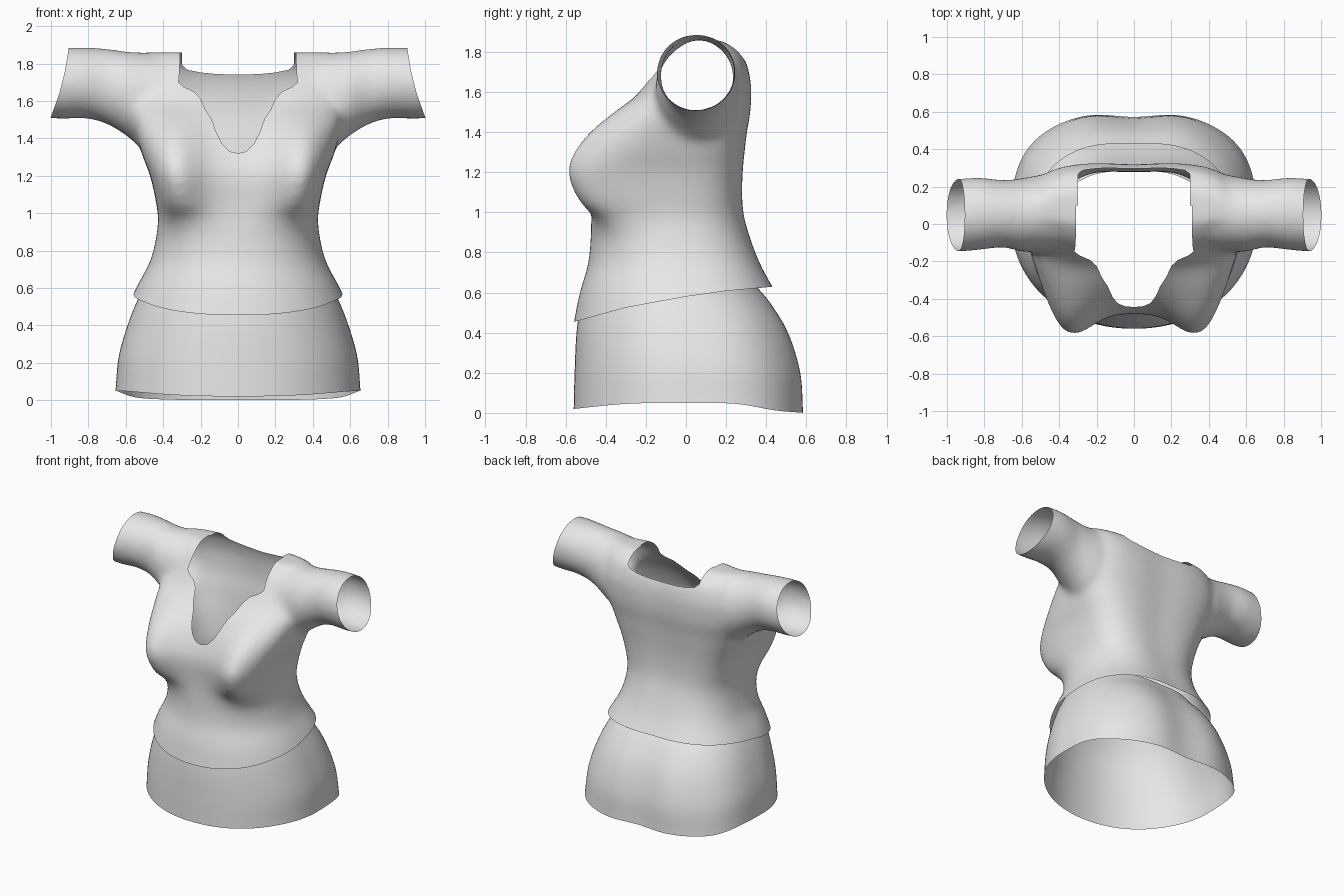
import bpy, bmesh, math

old = bpy.data.objects.get("Cube")
if old:
    bpy.data.objects.remove(old, do_unlink=True)

fabric = bpy.data.materials.new("light_grey_fabric")
fabric.use_nodes = True
GREY = (0.8, 0.8, 0.8, 1)
fabric.diffuse_color = GREY
for node in fabric.node_tree.nodes:
    if node.type == 'BSDF_PRINCIPLED':
        node.inputs["Base Color"].default_value = GREY


def sample(rows, t):
    """Smooth interpolation of rows keyed by their first value."""
    last = len(rows) - 1
    i = 0
    while i < last - 1 and t > rows[i + 1][0]:
        i += 1
    a, b = rows[i], rows[i + 1]
    before, after = rows[max(i - 1, 0)], rows[min(i + 2, last)]
    h = b[0] - a[0]
    u = min(max((t - a[0]) / h, 0), 1)
    out = []
    for k in range(1, len(a)):
        ma = (b[k] - before[k]) / (b[0] - before[0]) * h
        mb = (after[k] - a[k]) / (after[0] - a[0]) * h
        d = b[k] - a[k]
        out.append(a[k] + u * (ma + u * (3 * d - 2 * ma - mb + u * (ma + mb - 2 * d))))
    return out


def steps(rows, n):
    lo, hi = rows[0][0], rows[-1][0]
    return [lo + (hi - lo) * i / n for i in range(n + 1)]


def power(v, e):
    return math.copysign(abs(v) ** e, v)


def loft(bm, rings, caps):
    loops = [[bm.verts.new(p) for p in ring] for ring in rings]
    for lo, hi in zip(loops, loops[1:]):
        for i in range(len(lo)):
            j = (i + 1) % len(lo)
            bm.faces.new((lo[i], lo[j], hi[j], hi[i]))
    if caps:
        bm.faces.new(loops[0])
        bm.faces.new(loops[-1])


def finish(bm, name):
    bmesh.ops.recalc_face_normals(bm, faces=bm.faces[:])
    mesh = bpy.data.meshes.new(name)
    bm.to_mesh(mesh)
    bm.free()
    obj = bpy.data.objects.new(name, mesh)
    bpy.context.collection.objects.link(obj)
    mesh.materials.append(fabric)
    return obj


def bake(obj):
    """Replace the mesh by its modified result."""
    graph = bpy.context.evaluated_depsgraph_get()
    mesh = bpy.data.meshes.new_from_object(obj.evaluated_get(graph))
    obj.modifiers.clear()
    obj.data = mesh


def body_ring(z, size, squareness, bump, bump_x, bump_size, count=112):
    """Section with front and back squareness, spine groove, paired bumps (negative is front)."""
    width, front, back = size
    mid, half = (front + back) / 2, (back - front) / 2
    ring = []
    for i in range(count):
        a = math.tau * i / count
        exponent = squareness[0] if math.sin(a) < 0 else squareness[1]
        x = width * power(math.cos(a), 2 / exponent)
        s = power(math.sin(a), 2 / exponent)
        y = mid + half * s
        if s > 0:
            y -= .01 * math.exp(-(x / .13) ** 2)
        if s * bump > 0:
            fade = min(1, abs(s) * 1.6)
            y += bump * fade * math.exp(-((abs(x) - bump_x) / bump_size) ** 2)
        ring.append((x, y, z))
    return ring


# Shirt torso: height, half width, front, back, bust
TORSO = [(.30, .66, -.59, .64, 0), (.45, .61, -.56, .55, 0), (.60, .545, -.53, .457, 0),
         (.75, .467, -.487, .375, 0), (.95, .427, -.472, .304, .04),
         (1.05, .437, -.472, .288, .135), (1.2, .47, -.478, .288, .165),
         (1.3, .508, -.45, .297, .148), (1.4, .54, -.40, .308, .11),
         (1.5, .565, -.325, .325, .055), (1.6, .565, -.235, .328, 0),
         (1.7, .55, -.162, .318, 0), (1.8, .52, -.09, .275, 0), (1.86, .50, 0, .18, 0)]
bm = bmesh.new()
rings = []
for z in steps(TORSO, 60):
    *size, bust = sample(TORSO, z)
    rise = min(max((z - .88) / .32, 0), 1)
    rings.append(body_ring(z, size, (2.1 + 1.1 * rise, 2.6 + .8 * rise), -bust, .36, .16))
loft(bm, rings, True)

# Sleeves: distance out, bottom, top, front, back
SLEEVE = [(.40, 1.42, 1.84, -.14, .26), (.52, 1.36, 1.86, -.15, .26),
          (.60, 1.415, 1.865, -.15, .245), (.70, 1.475, 1.88, -.125, .235),
          (.82, 1.507, 1.888, -.14, .25), (.95, 1.502, 1.885, -.147, .242),
          (1.1, 1.52, 1.88, -.14, .235)]
for side in (-1, 1):
    rings = []
    for x in steps(SLEEVE, 30):
        low, top, front, back = sample(SLEEVE, x)
        rings.append([(side * x,
                       (front + back) / 2 + (back - front) / 2 * math.cos(math.tau * i / 48),
                       (low + top) / 2 + (top - low) / 2 * math.sin(math.tau * i / 48))
                      for i in range(48)])
    loft(bm, rings, True)
shirt = finish(bm, "shirt")

# Blend torso and sleeves into one skin
remesh = shirt.modifiers.new("blend", 'REMESH')
remesh.mode = 'VOXEL'
remesh.voxel_size = .018
soften = shirt.modifiers.new("soften", 'SMOOTH')
soften.factor = .5
soften.iterations = 28
bake(shirt)
shirt.data.materials.clear()
for _ in range(2):
    shirt.data.materials.append(fabric)


def cut(obj, outline, place, start, end):
    """Cut a prism away; the cut walls get slot 1 so they can be removed."""
    tool_bm = bmesh.new()
    loft(tool_bm, [[place(a, b, d) for a, b in outline] for d in (start, end)], True)
    tool = finish(tool_bm, "cutter")
    tool.hide_render = True
    tool.data.materials.append(fabric)
    for face in tool.data.polygons:
        face.material_index = 1
    mod = obj.modifiers.new("cut", 'BOOLEAN')
    mod.operation = 'DIFFERENCE'
    mod.solver = 'EXACT'
    mod.object = tool
    bake(obj)
    bpy.data.objects.remove(tool, do_unlink=True)


def mirrored(half):
    return half + [(-x, z) for x, z in reversed(half) if x > 0]


def facing(x, z, depth):
    return (x, depth, z)


# Neckline front and back, the sloping hem, and the slanted sleeve ends
FRONT_NECK = [(0, 1.32), (.045, 1.33), (.085, 1.37), (.115, 1.43), (.14, 1.5), (.175, 1.555),
              (.2, 1.61), (.235, 1.65), (.29, 1.675), (.318, 1.70), (.312, 1.76), (.305, 2.2)]
BACK_NECK = [(0, 1.74), (.12, 1.744), (.2, 1.752), (.27, 1.766), (.298, 1.79), (.305, 2.2)]
HEM = [(-.8, .41), (-.555, .455), (-.3, .525), (0, .58), (.2, .608), (.44, .63), (.8, .64),
       (.8, -.5), (-.8, -.5)]
CUFF = [(1.03, 1.42), (1.0, 1.515), (.955, 1.64), (.925, 1.76), (.905, 1.88), (.9, 2),
        (1.3, 2), (1.3, 1.42)]
cut(shirt, mirrored(FRONT_NECK), facing, -1, .1)
cut(shirt, mirrored(BACK_NECK), facing, .05, 1)
cut(shirt, HEM, lambda y, z, d: (d, y, z), -1.2, 1.2)
for side in (-1, 1):
    cut(shirt, [(side * x, z) for x, z in CUFF], facing, -.6, .7)

# Open the neck, hem and cuffs
bm = bmesh.new()
bm.from_mesh(shirt.data)
bmesh.ops.delete(bm, geom=[f for f in bm.faces if f.material_index == 1], context='FACES')
bm.to_mesh(shirt.data)
bm.free()
shirt.data.materials.pop(index=1)

# Skirt: height, half width, front, back, seat fullness
SKIRT = [(0, .655, -.56, .58, .012), (.2, .637, -.555, .562, .018), (.4, .583, -.545, .505, .015),
         (.55, .525, -.522, .42, .008), (.65, .475, -.485, .34, 0), (.72, .44, -.455, .29, 0)]
SKIRT_HEM = [(-.56, .02), (-.3, .045), (0, .05), (.25, .045), (.45, .012), (.59, 0)]
bm = bmesh.new()
rings = []
for z in steps(SKIRT, 24):
    *size, seat = sample(SKIRT, z)
    back_squareness = 2.9 - .4 * z / .72
    ring = body_ring(z, size, (2.08, back_squareness), seat, .25, .16)
    rings.append([(x, y, z + sample(SKIRT_HEM, y)[0] * (1 - z / .72)) for x, y, z in ring])
loft(bm, rings, False)
skirt = finish(bm, "skirt")

for obj in (shirt, skirt):
    for face in obj.data.polygons:
        face.use_smooth = True
